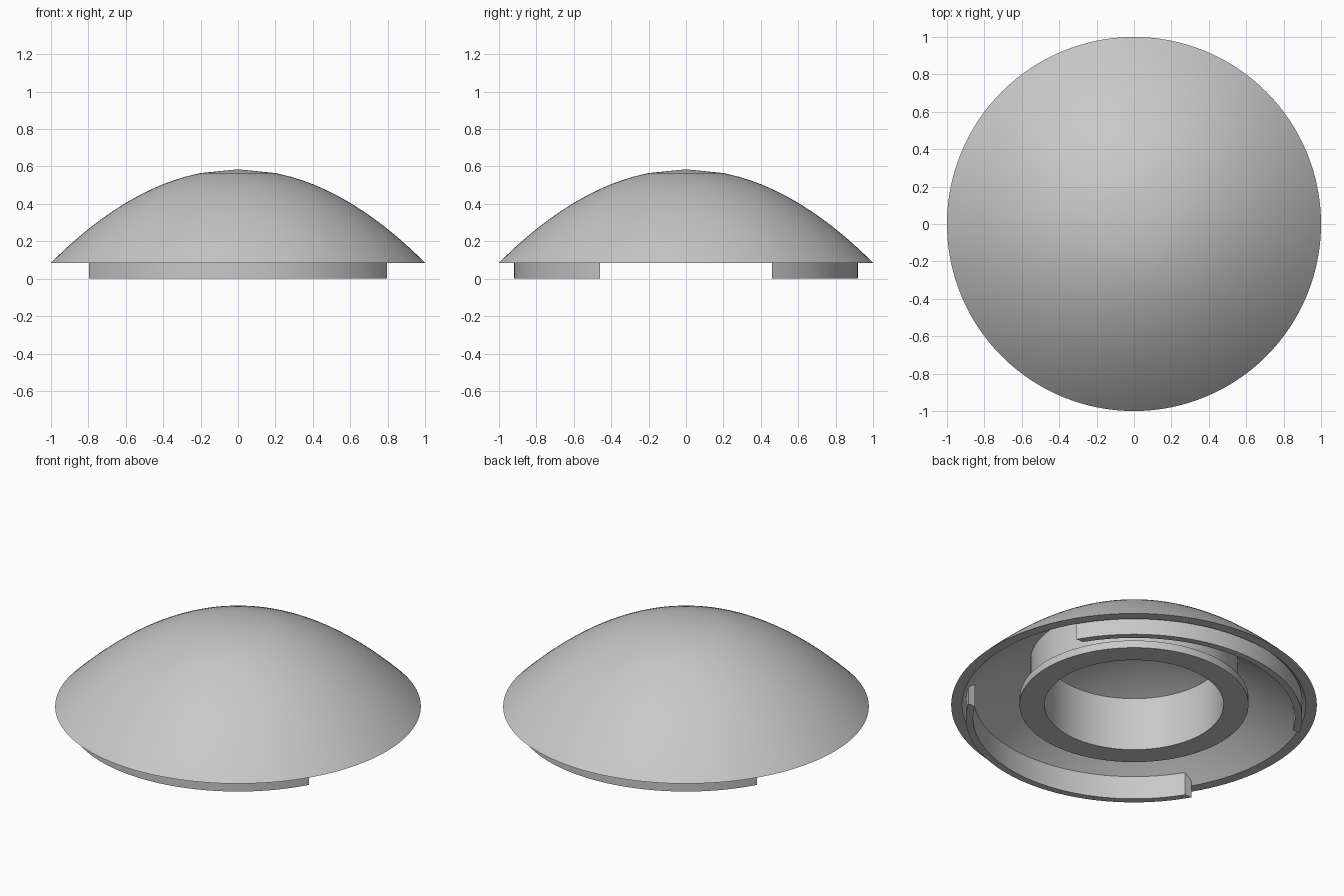
import bpy
import math

cube = bpy.data.objects.get("Cube")
if cube:
    bpy.data.objects.remove(cube, do_unlink=True)

RIM_Z, APEX_Z, SHELL, STEPS, SIDES = 0.085, 0.585, 0.058, 25, 128

grey = bpy.data.materials.new("plain grey")
grey.use_nodes = True
grey.diffuse_color = (0.58, 0.58, 0.58, 1)
grey.node_tree.nodes["Principled BSDF"].inputs["Base Color"].default_value = grey.diffuse_color


def outer_z(r):
    return APEX_Z - 0.5 * r * r


def inner_z(r):
    return outer_z(r) - SHELL


def make_object(name, verts, faces):
    mesh = bpy.data.meshes.new(name)
    mesh.from_pydata(verts, [], faces)
    mesh.materials.append(grey)
    obj = bpy.data.objects.new(name, mesh)
    bpy.context.collection.objects.link(obj)
    bpy.ops.object.select_all(action="DESELECT")
    obj.select_set(True)
    bpy.context.view_layer.objects.active = obj
    # Weld the poles and make all normals point outward
    bpy.ops.object.mode_set(mode="EDIT")
    bpy.ops.mesh.select_all(action="SELECT")
    bpy.ops.mesh.remove_doubles(threshold=0.0001)
    bpy.ops.mesh.normals_make_consistent(inside=False)
    bpy.ops.object.mode_set(mode="OBJECT")
    bpy.ops.object.shade_smooth_by_angle(angle=math.radians(30))
    return obj


def sweep(name, profile, spans, steps, closed_profile=True, capped=False):
    """Sweep an (r, z) profile about z, each point over its own angle span."""
    n = len(profile)
    verts = []
    for i in range(steps + 1):
        for (r, z), (a, b) in zip(profile, spans):
            t = a + (b - a) * i / steps
            verts.append((r * math.cos(t), r * math.sin(t), z))
    faces = []
    for i in range(steps):
        for j in range(n if closed_profile else n - 1):
            k = (j + 1) % n
            faces.append((i * n + j, i * n + k, (i + 1) * n + k, (i + 1) * n + j))
    if capped:
        faces += [tuple(range(n)), tuple(range(steps * n, steps * n + n))]
    return make_object(name, verts, faces)


def lathe(name, profile, closed_profile=True):
    return sweep(name, profile, [(0, 2 * math.pi)] * len(profile), SIDES, closed_profile)


# Domed shell: parabolic outside, flat rim, parallel underside
radii = [math.sqrt(k / STEPS) for k in range(STEPS + 1)]
rim_inner = math.sqrt(2 * (APEX_Z - SHELL - RIM_Z))
outside = [(r, outer_z(r)) for r in radii]
inside = [(r * rim_inner, inner_z(r * rim_inner)) for r in reversed(radii)]
lathe("domed_shell", outside + inside, closed_profile=False)

# Central hub tube with a wider flange at its foot, sunk into the shell
bore, hub, flange, flange_top, sink = 0.49, 0.566, 0.626, 0.13, 0.025
lathe("hub_tube", [
    (bore, inner_z(bore) + sink), (bore, RIM_Z), (flange, RIM_Z),
    (flange, flange_top), (hub, flange_top), (hub, inner_z(hub) + sink)])

# Two curved feet with ends cut square to the front
foot_in, foot_out, cut_y = 0.88, 0.92, 0.46
foot_profile = [(foot_in, 0), (foot_out, 0),
                (foot_out, inner_z(foot_out) + sink), (foot_in, inner_z(foot_in) + sink)]
for name, turn in (("back_foot", 0), ("front_foot", math.pi)):
    spans = [(math.asin(cut_y / r) + turn, math.pi - math.asin(cut_y / r) + turn)
             for r, z in foot_profile]
    sweep(name, foot_profile, spans, 48, capped=True)
